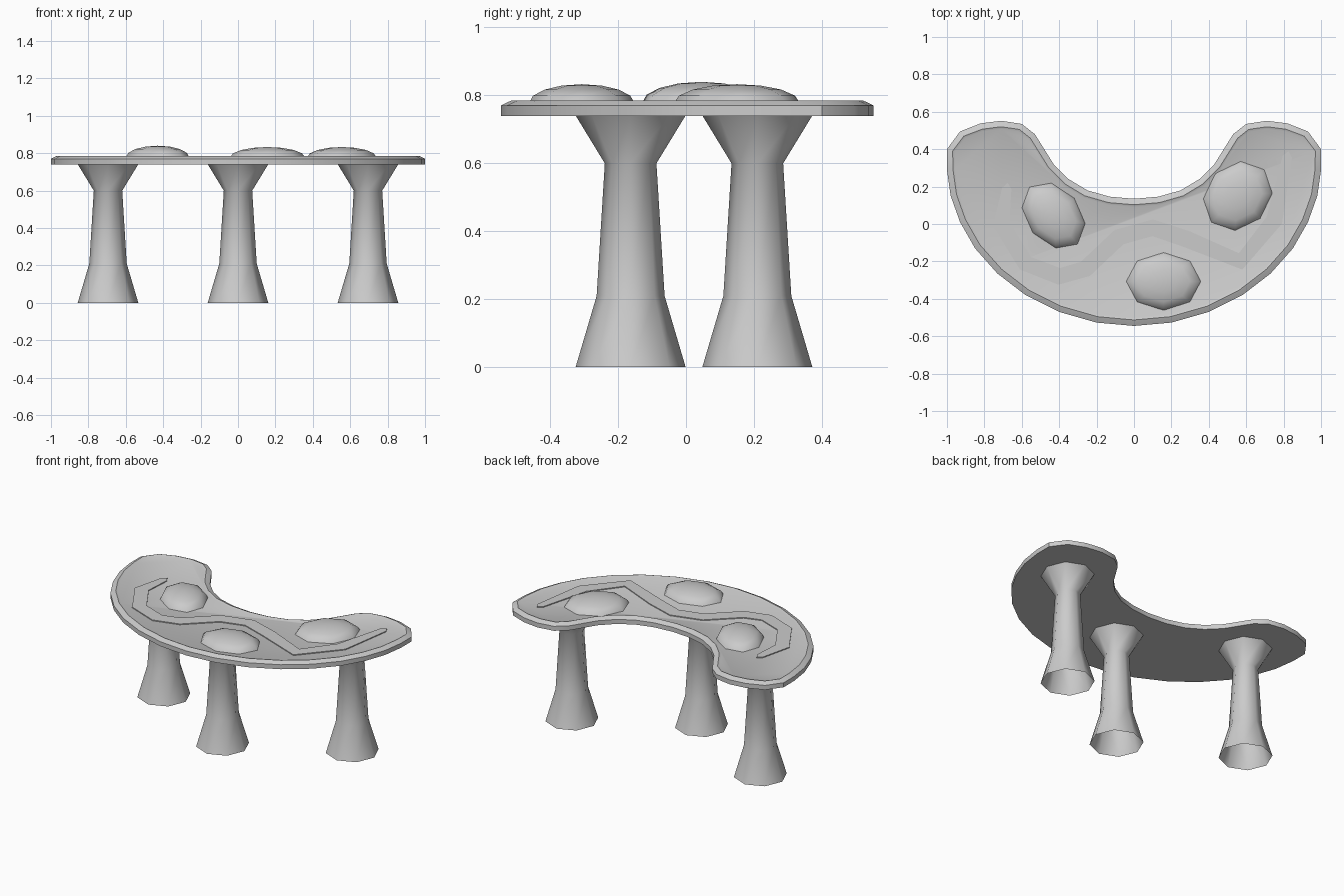
import bpy, bmesh, math
from mathutils import Vector

if "Cube" in bpy.data.objects:
    bpy.data.objects.remove(bpy.data.objects["Cube"])


def finish(name, bm, angle):
    bmesh.ops.recalc_face_normals(bm, faces=bm.faces)
    me = bpy.data.meshes.new(name)
    bm.to_mesh(me)
    bm.free()
    ob = bpy.data.objects.new(name, me)
    bpy.context.collection.objects.link(ob)
    bpy.ops.object.select_all(action='DESELECT')
    ob.select_set(True)
    bpy.context.view_layer.objects.active = ob
    bpy.ops.object.shade_smooth_by_angle(angle=math.radians(angle))
    return ob


def loft(bm, rings, cap_start=False, cap_end=False):
    loops = [[bm.verts.new(p) for p in r] for r in rings]
    n = len(loops[0])
    for a, b in zip(loops, loops[1:]):
        for i in range(n):
            j = (i + 1) % n
            bm.faces.new((a[i], a[j], b[j], b[i]))
    if cap_start:
        bm.faces.new(loops[0])
    if cap_end:
        bm.faces.new(loops[-1])


def inset(pts, d):
    # move a counter-clockwise outline inwards
    out = []
    for i, p in enumerate(pts):
        e1 = (p - pts[i - 1]).normalized()
        e2 = (pts[(i + 1) % len(pts)] - p).normalized()
        n = Vector((-e1.y - e2.y, e1.x + e2.x)).normalized()
        out.append(p + n * d)
    return out


# kidney-shaped top: half outline, mirrored, with a raised rim
half = [(0.2, -0.527), (0.4, -0.47), (0.58, -0.38), (0.73, -0.265), (0.85, -0.13),
        (0.93, 0.01), (0.98, 0.15), (1.0, 0.29), (1.0, 0.40), (0.93, 0.495),
        (0.82, 0.538), (0.71, 0.552), (0.60, 0.535), (0.53, 0.48), (0.48, 0.40),
        (0.43, 0.32), (0.35, 0.24), (0.25, 0.18), (0.13, 0.146)]
outline = [Vector(p) for p in [(0, -0.545)] + half + [(0, 0.135)]]
outline += [Vector((-x, y)) for x, y in reversed(half)]
profile = [(0, 0.74), (0, 0.77), (0.022, 0.781), (0.032, 0.785), (0.045, 0.779)]
bm = bmesh.new()
loft(bm, [[(p.x, p.y, z) for p in inset(outline, d)] for d, z in profile], True, True)
finish("table_top", bm, 35)

# winding raised band on the top
path = [Vector(p) for p in [(-0.68, 0.19), (-0.71, 0.0), (-0.58, -0.21), (-0.40, -0.28),
                            (-0.26, -0.24), (-0.08, -0.07), (0.10, -0.02), (0.28, -0.08),
                            (0.57, -0.20), (0.75, 0.02), (0.82, 0.36)]]
left, right = [], []
for i, p in enumerate(path):
    t = (path[min(i + 1, len(path) - 1)] - path[max(i - 1, 0)]).normalized()
    w = 0.025 if i in (0, len(path) - 1) else 0.045
    n = Vector((-t.y, t.x)) * w
    left.append(p + n)
    right.append(p - n)
tip_a = path[0] + (path[0] - path[1]).normalized() * 0.03
tip_b = path[-1] + (path[-1] - path[-2]).normalized() * 0.03
band = [tip_a] + right + [tip_b] + left[::-1]
bm = bmesh.new()
loft(bm, [[(p.x, p.y, z) for p in band] for z in (0.777, 0.785)], True, True)
finish("winding_band", bm, 30)

# low-poly domes: x, y, radii, height, rotation
domes = [(-0.43, 0.045, 0.20, 0.145, 0.062, -50),
         (0.158, -0.307, 0.20, 0.155, 0.055, 0),
         (0.555, 0.15, 0.20, 0.17, 0.055, 45)]
for k, (cx, cy, a, b, h, rot) in enumerate(domes):
    bm = bmesh.new()
    r = math.radians(rot)
    rings = []
    for e in (0, 22.5, 45, 67.5):
        c, s = math.cos(math.radians(e)), math.sin(math.radians(e))
        ring = []
        for i in range(8):
            t = i * math.tau / 8
            x, y = a * c * math.cos(t), b * c * math.sin(t)
            ring.append((cx + x * math.cos(r) - y * math.sin(r),
                         cy + x * math.sin(r) + y * math.cos(r), 0.778 + h * s))
        rings.append(ring)
    rings.append([(cx, cy, 0.778 + h)] * 8)
    loft(bm, rings, True)
    bmesh.ops.remove_doubles(bm, verts=bm.verts, dist=1e-5)
    finish(f"dome_{k + 1}", bm, 60)

# flared eight-sided legs, open at the foot
leg_profile = [(0.162, 0.0), (0.10, 0.21), (0.076, 0.60), (0.162, 0.741)]
for name, x, y in (("left_leg", -0.695, 0.21), ("middle_leg", 0, -0.163), ("right_leg", 0.695, 0.21)):
    bm = bmesh.new()
    loft(bm, [[(x + r * math.cos(i * math.tau / 8), y + r * math.sin(i * math.tau / 8), z)
               for i in range(8)] for r, z in leg_profile])
    finish(name, bm, 60)
